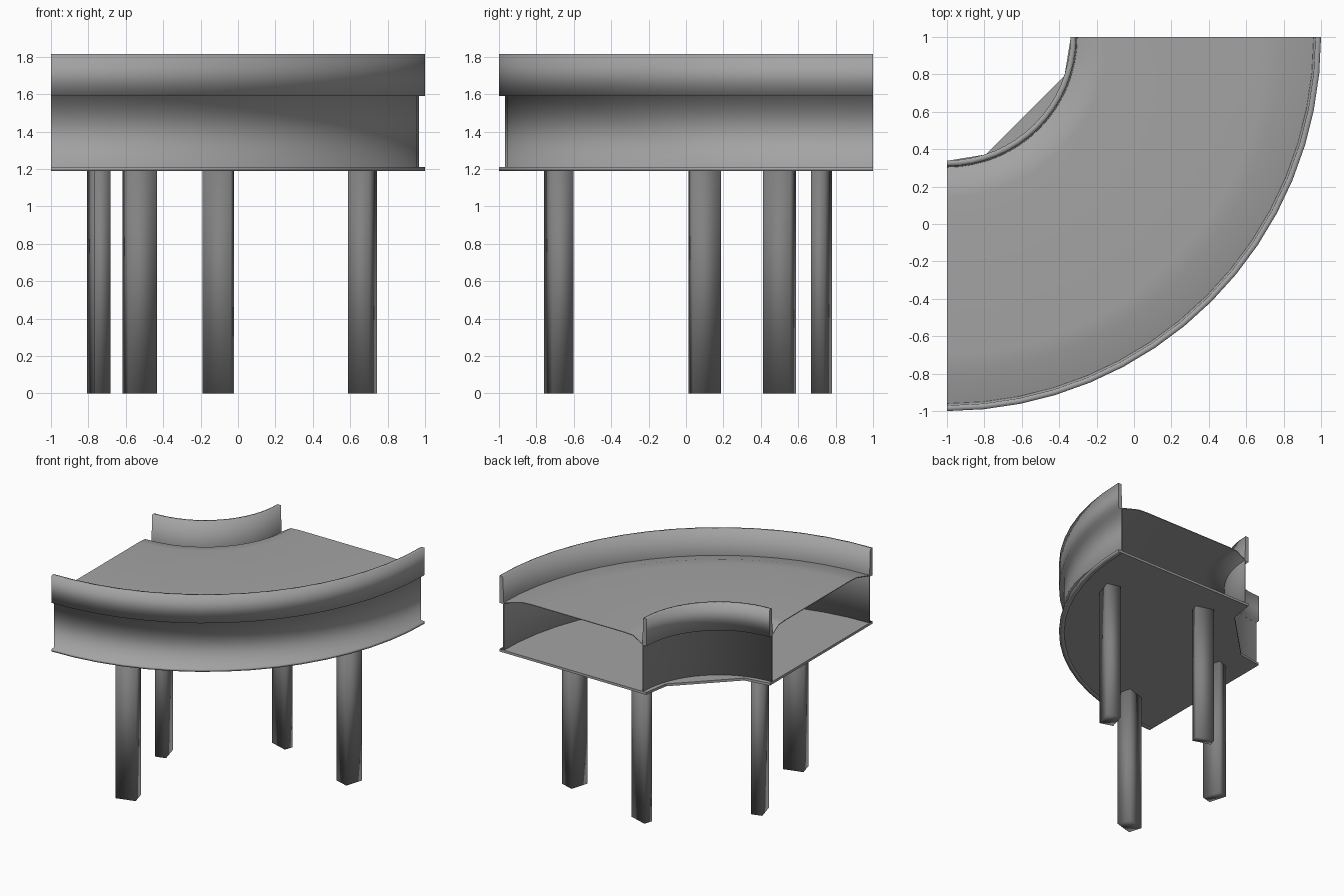
import bpy, bmesh, math
from mathutils import Matrix

if "Cube" in bpy.data.objects:
    bpy.data.objects.remove(bpy.data.objects["Cube"])

CX, CY = -1.0, 1.0          # centre of the quarter turn
SEG = 16


def paint(name, v):
    m = bpy.data.materials.new(name)
    m.diffuse_color = (v, v, v, 1)
    m.use_nodes = True
    m.node_tree.nodes["Principled BSDF"].inputs["Base Color"].default_value = m.diffuse_color
    return m


STEEL = paint("dark_grey", 0.37)
LEG = paint("leg_grey", 0.22)


def polar(r, deg, z):
    a = math.radians(deg)
    return (CX + r * math.cos(a), CY + r * math.sin(a), z)


def finish(name, bm, angle=180, mat=STEEL):
    bmesh.ops.recalc_face_normals(bm, faces=bm.faces)
    me = bpy.data.meshes.new(name)
    bm.to_mesh(me)
    bm.free()
    me.materials.append(mat)
    ob = bpy.data.objects.new(name, me)
    bpy.context.collection.objects.link(ob)
    bpy.ops.object.select_all(action='DESELECT')
    bpy.context.view_layer.objects.active = ob
    ob.select_set(True)
    if angle == 180:
        bpy.ops.object.shade_smooth()
    else:
        bpy.ops.object.shade_smooth_by_angle(angle=math.radians(angle))
    return ob


def sweep(name, profile, angle=180):
    """Sweep a closed (radius, z) profile round the quarter turn."""
    bm = bmesh.new()
    rings = [[bm.verts.new(polar(r, -90 + 90 * i / SEG, z)) for r, z in profile]
             for i in range(SEG + 1)]
    n = len(profile)
    ends = []
    for a, b in zip(rings, rings[1:]):
        for j in range(n):
            k = (j + 1) % n
            bm.faces.new((a[j], a[k], b[k], b[j]))
    ends = [bm.faces.new(rings[0]), bm.faces.new(rings[-1])]
    bmesh.ops.recalc_face_normals(bm, faces=bm.faces)
    # separate the end caps so they do not bend the side shading
    bmesh.ops.split(bm, geom=ends)
    return finish(name, bm, angle)


# belt: flat running surface with softly sloping edges, thin sheet
top = [(0.69, 1.595), (0.78, 1.65), (0.86, 1.655), (1.7, 1.655), (1.79, 1.65), (1.97, 1.6)]
sweep("belt", top + [(r, z - 0.006) for r, z in reversed(top)], 40)

# side channels: guide rail, recessed wall and lower lip in one section
sweep("outer_side", [(1.96, 1.19), (2.0, 1.19), (2.0, 1.21), (1.967, 1.21), (1.967, 1.59),
                     (2.0, 1.59), (2.0, 1.815), (1.97, 1.815), (1.96, 1.6)])
sweep("inner_side", [(0.697, 1.2), (0.69, 1.2), (0.69, 1.59), (0.66, 1.59),
                     (0.66, 1.815), (0.69, 1.815), (0.697, 1.6)])

# bottom plate: outer arc and coarse inner edge
bm = bmesh.new()
outline = [polar(1.962, -90 + 90 * i / SEG, 1.19) for i in range(SEG + 1)]
outline += [polar(0.662, a, 1.19) for a in (0, -18.4, -71.6, -90)]
face = bm.faces.new([bm.verts.new(p) for p in outline])
ext = bmesh.ops.extrude_face_region(bm, geom=[face])
bmesh.ops.translate(bm, vec=(0, 0, 0.02),
                    verts=[v for v in ext["geom"] if isinstance(v, bmesh.types.BMVert)])
finish("bottom_plate", bm, 35)

# legs: boxes turned to face the centre (x, y, radial size, tangential size)
legs = {
    "outer_leg_right": (0.665, 0.5, 0.117, 0.15),
    "outer_leg_left": (-0.525, -0.68, 0.117, 0.16),
    "inner_leg_right": (-0.105, 0.725, 0.156, 0.07),
    "inner_leg_left": (-0.745, 0.1, 0.156, 0.088),
}
for name, (x, y, w, t) in legs.items():
    bm = bmesh.new()
    turn = Matrix.Rotation(math.atan2(y - CY, x - CX), 4, 'Z')
    bmesh.ops.create_cube(bm, size=1, matrix=Matrix.Translation((x, y, 0.6)) @ turn
                          @ Matrix.Diagonal((w, t, 1.2, 1)))
    finish(name, bm, mat=LEG)
